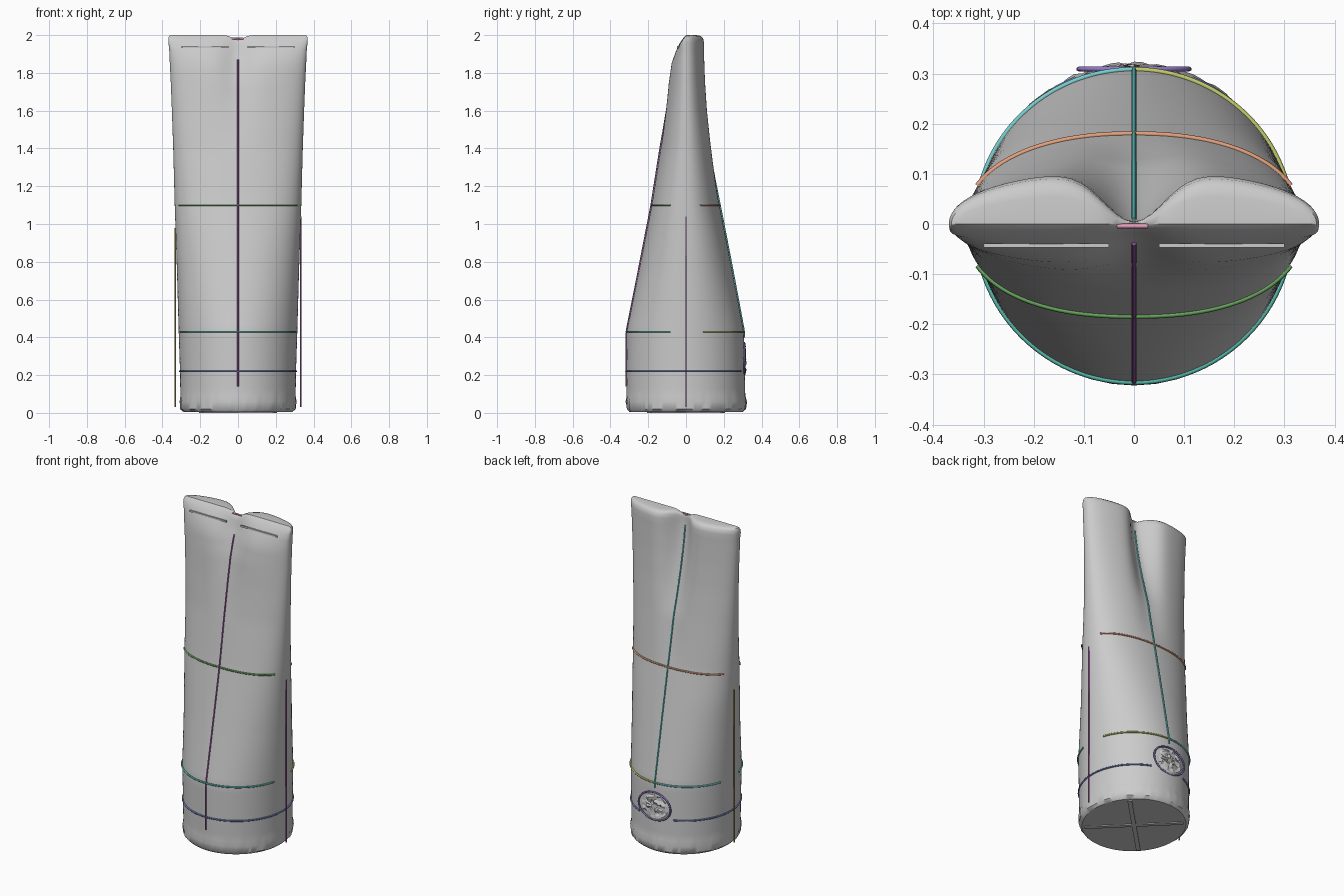
import bpy, bmesh, math, random
from math import cos, sin, pi, exp

if "Cube" in bpy.data.objects:
    bpy.data.objects.remove(bpy.data.objects["Cube"])

random.seed(4)

# z, half width, front depth, back depth, front exponent, front crease, back crease
PROFILE = [
    (0.005, 0.288, 0.300, 0.300, 2.0, 0.0, 0.0),
    (0.020, 0.306, 0.314, 0.316, 2.0, 0.0, 0.0),
    (0.060, 0.309, 0.319, 0.322, 2.0, 0.0, 0.0),
    (0.090, 0.305, 0.314, 0.314, 2.0, 0.0, 0.0),
    (0.220, 0.307, 0.315, 0.311, 2.0, 0.0, 0.0),
    (0.430, 0.314, 0.314, 0.306, 2.0, 0.0, 0.0),
    (0.750, 0.323, 0.250, 0.246, 2.1, 0.0, 0.0),
    (1.100, 0.335, 0.182, 0.178, 2.3, 0.0, 0.0),
    (1.400, 0.343, 0.135, 0.142, 2.2, 0.0, 0.15),
    (1.600, 0.350, 0.112, 0.122, 2.2, 0.1, 0.45),
    (1.750, 0.356, 0.098, 0.112, 2.2, 0.25, 0.70),
    (1.850, 0.361, 0.082, 0.108, 2.4, 0.45, 0.85),
    (1.920, 0.364, 0.054, 0.106, 3.0, 0.6, 0.93),
    (1.960, 0.368, 0.032, 0.106, 5.0, 0.5, 0.95),
    (1.985, 0.369, 0.014, 0.100, 6.0, 0.3, 0.95),
    (1.996, 0.364, 0.004, 0.085, 6.0, 0.0, 0.95),
    (2.000, 0.355, 0.000, 0.060, 6.0, 0.0, 0.95),
]


def row_at(z):
    z = min(max(z, PROFILE[0][0]), 2.0)
    for p, q in zip(PROFILE, PROFILE[1:]):
        if z <= q[0]:
            t = (z - p[0]) / (q[0] - p[0])
            return [u + (v - u) * t for u, v in zip(p, q)]
    return PROFILE[-1]


def surf(a, z, off=0.0):
    """Point on the bag skin at angle a (front is -y) and height z."""
    z, w, front, back, n, cf, cb = row_at(z)
    c, s = cos(a), sin(a)
    if s < 0:
        y, crease = -(front + off), cf
    else:
        y, crease, n = back + off, cb, min(n, 2.2)
    x = (w + off) * c
    y *= max(0, 1 - abs(c) ** n) ** (1 / n) * (1 - crease * exp(-(x / 0.085) ** 2))
    dip = max(0, (z - 1.9) / 0.1) * 0.025 * exp(-(x / 0.04) ** 2)
    return (x, y, z - dip)


def make(name, verts, faces, angle=40):
    me = bpy.data.meshes.new(name)
    me.from_pydata(verts, [], faces)
    bm = bmesh.new()
    bm.from_mesh(me)
    bmesh.ops.recalc_face_normals(bm, faces=bm.faces)
    bm.to_mesh(me)
    bm.free()
    ob = bpy.data.objects.new(name, me)
    bpy.context.collection.objects.link(ob)
    me.shade_smooth()
    me.set_sharp_from_angle(angle=math.radians(angle))
    return ob


def block(name, loc, size, turn=0.0):
    bpy.ops.mesh.primitive_cube_add(size=1, location=loc, rotation=(0, 0, turn))
    bpy.context.object.scale = size
    bpy.context.object.name = name


def cord(name, pts, rgb, r=0.005, cyclic=False):
    cu = bpy.data.curves.new(name, 'CURVE')
    cu.dimensions = '3D'
    cu.bevel_depth, cu.bevel_resolution, cu.use_fill_caps = r, 1, True
    sp = cu.splines.new('POLY')
    sp.points.add(len(pts) - 1)
    for p, co in zip(sp.points, pts):
        p.co = (*co, 1)
    sp.use_cyclic_u = cyclic
    ob = bpy.data.objects.new(name, cu)
    bpy.context.collection.objects.link(ob)
    m = bpy.data.materials.new(name)
    m.diffuse_color = (*rgb, 1)
    m.use_nodes = True
    m.node_tree.nodes["Principled BSDF"].inputs["Base Color"].default_value = m.diffuse_color
    cu.materials.append(m)


def ring_faces(rows, n):
    return [(r * n + i, r * n + (i + 1) % n, (r + 1) * n + (i + 1) % n, (r + 1) * n + i)
            for r in range(rows - 1) for i in range(n)]


# Bag body: lofted skin, round at the base and pinched at the top
N = 128
zs = []
for p, q in zip(PROFILE, PROFILE[1:]):
    k = max(1, round((q[0] - p[0]) / 0.04))
    zs += [p[0] + (q[0] - p[0]) * i / k for i in range(k)]
zs.append(2.0)
verts = []
for z in zs:
    for i in range(N):
        x, y, h = surf(2 * pi * i / N, z)
        k = 1 + (random.uniform(-0.012, 0.006) if 0.01 < z < 0.08 else 0)
        verts.append((x * k, y * k, h))
faces = ring_faces(len(zs), N) + [tuple(range(N))]
# Top cap bridges back to front, with a triangle at each end
top, half = (len(zs) - 1) * N, N // 2
faces += [(top + i, top + i + 1, top + N - i - 1, top + N - i) for i in range(1, half - 1)]
faces += [(top, top + 1, top + N - 1), (top + half - 1, top + half, top + half + 1)]
make("bag_body", verts, faces)

# Crossed straps under the base
for s, name in ((1, "base_strap_a"), (-1, "base_strap_b")):
    block(name, (0, 0, 0.004), (0.56, 0.025, 0.008), s * pi / 4)


# Horizontal seams
def band(name, z, a0, a1, rgb):
    cord(name, [surf(math.radians(a0 + (a1 - a0) * i / 40), z, 0.002) for i in range(41)], rgb)


band("upper_front_seam", 1.10, 202, 338, (0.15, 0.42, 0.12))
band("upper_back_seam", 1.10, 22, 158, (0.75, 0.35, 0.2))
band("lower_front_seam", 0.43, 195, 345, (0.1, 0.5, 0.42))
band("lower_back_seam_right", 0.43, 17, 90, (0.55, 0.6, 0.15))
band("lower_back_seam_left", 0.43, 90, 163, (0.2, 0.6, 0.6))
band("base_seam", 0.22, 112, 428, (0.15, 0.2, 0.45))

# Vertical centre seams
for name, a, z0, z1, rgb in (("front_centre_seam", -pi / 2, 0.14, 1.87, (0.32, 0.1, 0.36)),
                             ("back_centre_seam", pi / 2, 0.40, 1.92, (0.1, 0.5, 0.47))):
    cord(name, [surf(a, z0 + (z1 - z0) * i / 40, 0.002) for i in range(41)], rgb)

# Straight side cords
cord("right_side_cord", [(0.332, 0, 0.03), (0.332, 0, 1.04)], (0.4, 0.1, 0.42), 0.004)
cord("left_side_cord", [(-0.332, 0, 0.03), (-0.332, 0, 0.98)], (0.4, 0.32, 0.08), 0.004)


# Back opening: crumpled patch inside a flat ring
def patch_point(a, k, off):
    x, z = 0.11 * k * cos(a), 0.285 + 0.085 * k * sin(a)
    w, back = row_at(z)[1], row_at(z)[3]
    return (x, back * math.sqrt(1 - (x / w) ** 2) + off, z)


M, R = 24, 6
cord("opening_ring", [(0.11 * cos(a), 0.309, 0.285 + 0.085 * sin(a))
                      for a in (2 * pi * i / 36 for i in range(36))],
     (0.3, 0.2, 0.6), 0.005, True)
pv = [patch_point(2 * pi * i / M, r / R, random.uniform(-0.004, 0.011) if r < R else 0.001)
      for r in range(1, R + 1) for i in range(M)]
make("crumpled_opening", pv, ring_faces(R, M) + [tuple(range(M))], 15)

# Top hem lines and pinch tab
for s, side in ((-1, "left"), (1, "right")):
    block(side + "_hem_line", (s * 0.175, -0.043, 1.938), (0.25, 0.008, 0.01))
cord("top_tab", [(-0.034, -0.004, 1.982), (0.028, -0.004, 1.982)], (0.8, 0.35, 0.5), 0.005)
